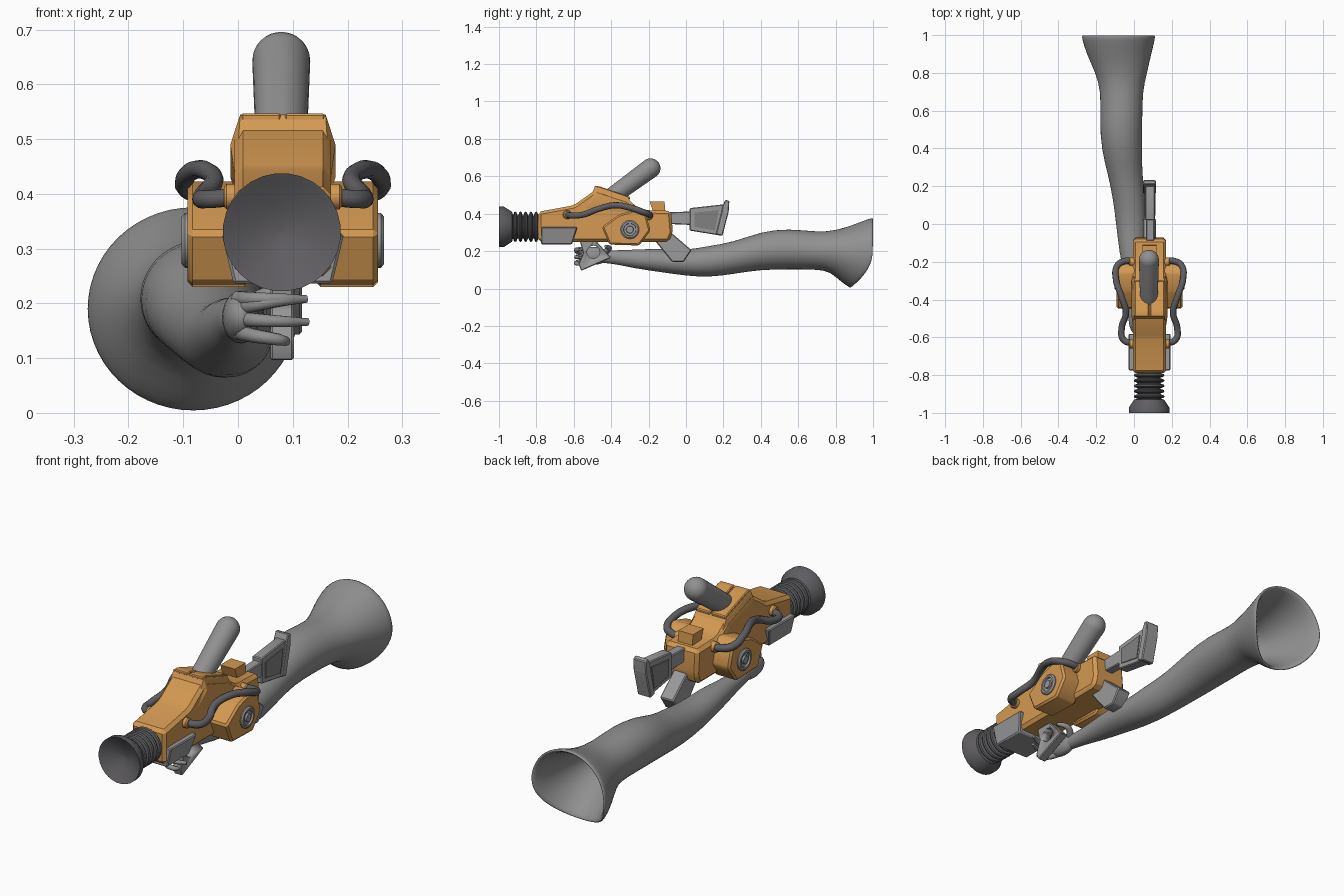
import bpy, bmesh, math
from mathutils import Vector

cube = bpy.data.objects.get("Cube")
if cube:
    bpy.data.objects.remove(cube, do_unlink=True)

CX = 0.082  # centre line of the tool


def material(name, r, g, b):
    m = bpy.data.materials.new(name)
    m.use_nodes = True
    m.diffuse_color = (r, g, b, 1)
    m.node_tree.nodes["Principled BSDF"].inputs["Base Color"].default_value = (r, g, b, 1)
    return m


ORANGE = material("orange paint", 0.66, 0.32, 0.085)
GREY = material("arm grey", 0.28, 0.28, 0.28)
METAL = material("light metal", 0.32, 0.32, 0.33)
PANEL = material("panel grey", 0.22, 0.22, 0.225)
DARK = material("dark rubber", 0.115, 0.11, 0.12)


def activate(obj):
    bpy.ops.object.select_all(action='DESELECT')
    obj.select_set(True)
    bpy.context.view_layer.objects.active = obj


def finish(name, bm, mat, angle=30, bevel=0):
    bmesh.ops.recalc_face_normals(bm, faces=bm.faces)
    if bevel:
        bmesh.ops.bevel(bm, geom=bm.edges[:], offset=bevel, segments=1, affect='EDGES')
    mesh = bpy.data.meshes.new(name)
    bm.to_mesh(mesh)
    bm.free()
    mesh.materials.append(mat)
    obj = bpy.data.objects.new(name, mesh)
    bpy.context.collection.objects.link(obj)
    activate(obj)
    bpy.ops.object.shade_smooth_by_angle(angle=math.radians(angle))
    return obj


def prism(name, profile, x0, x1, mat, bevel=0):
    """Side profile of (y, z) points extruded across x."""
    bm = bmesh.new()
    face = bm.faces.new([bm.verts.new((x0, y, z)) for y, z in profile])
    ext = bmesh.ops.extrude_face_region(bm, geom=[face])
    moved = [v for v in ext["geom"] if isinstance(v, bmesh.types.BMVert)]
    bmesh.ops.translate(bm, verts=moved, vec=(x1 - x0, 0, 0))
    return finish(name, bm, mat, bevel=bevel)


def hull(name, points, mat, bevel=0):
    bm = bmesh.new()
    for p in points:
        bm.verts.new(p)
    bmesh.ops.convex_hull(bm, input=bm.verts[:])
    bmesh.ops.dissolve_limit(bm, angle_limit=0.02, verts=bm.verts[:], edges=bm.edges[:])
    return finish(name, bm, mat, bevel=bevel)


def skin(bm, rings):
    for a, b in zip(rings, rings[1:]):
        for i in range(len(a)):
            j = (i + 1) % len(a)
            bm.faces.new((a[i], a[j], b[j], b[i]))
    for end in (rings[0], rings[-1]):
        bm.faces.new(end)


def lathe(name, profile, origin, axis, mat, sides=24, angle=40):
    """Turned part from (radius, distance) points along an axis."""
    axis = Vector(axis).normalized()
    u = axis.orthogonal().normalized()
    v = axis.cross(u)
    turn = [math.tau * i / sides for i in range(sides)]
    bm = bmesh.new()
    rings = [[bm.verts.new(Vector(origin) + axis * d + r * (u * math.cos(a) + v * math.sin(a)))
              for a in turn] for r, d in profile]
    skin(bm, rings)
    return finish(name, bm, mat, angle)


def tube(name, points, radii, mat):
    """Round tube through points, with one radius per point."""
    curve = bpy.data.curves.new(name, 'CURVE')
    curve.dimensions = '3D'
    curve.bevel_depth = 1
    curve.bevel_resolution = 3
    curve.resolution_u = 6
    curve.use_fill_caps = True
    spline = curve.splines.new('BEZIER')
    spline.bezier_points.add(len(points) - 1)
    for bp, p, r in zip(spline.bezier_points, points, radii):
        bp.co, bp.radius = p, r
        bp.handle_left_type = bp.handle_right_type = 'AUTO'
    curve.materials.append(mat)
    obj = bpy.data.objects.new(name, curve)
    bpy.context.collection.objects.link(obj)
    activate(obj)
    bpy.ops.object.convert(target='MESH')
    bpy.ops.object.shade_smooth_by_angle(angle=math.radians(60))


# Main body and hood
body = [(-.79, .25), (-.79, .41), (-.6, .445), (-.48, .53), (-.31, .475),
        (-.24, .42), (-.08, .415), (-.07, .3), (-.09, .25)]
prism("body", body, CX - .088, CX + .088, ORANGE, bevel=.015)
hood = []
for s in (-1, 1):
    for y, top in ((-.485, .545), (-.31, .485)):
        hood += [(CX + s * .078, y, top), (CX + s * .096, y, top - .055)]
    hood += [(CX + s * .086, -.55, .42), (CX + s * .086, -.25, .4)]
hull("hood", hood, ORANGE)
for s in (-1, 1):
    x = CX + s * .04
    prism("hood_lip", [(-.49, .532), (-.49, .547), (-.465, .547), (-.3, .49), (-.3, .475)],
          x - .037, x + .037, ORANGE, bevel=.004)
prism("rear_sight", [(-.175, .41), (-.195, .465), (-.115, .465), (-.11, .41)],
      CX - .038, CX + .038, ORANGE)

# Rounded handle rising from the hood
cap = [(.053 * math.cos(a), .285 + .053 * math.sin(a))
       for a in [math.pi / 2 * i / 8 for i in range(8)]] + [(.002, .338)]
lathe("top_handle", [(.046, 0)] + cap, (CX - .003, -.42, .475), (0, .81, .59), GREY, 28)

# Bellows and flared muzzle
bellows = []
for i in range(5):
    y = -.925 + i * .028
    bellows += [(.062, y), (.078, y + .006), (.082, y + .012), (.078, y + .018), (.062, y + .024)]
nozzle = [(.002, -.955), (.05, -.965), (.098, -.995), (.108, -1), (.108, -.972), (.08, -.93)]
lathe("muzzle", nozzle + bellows + [(.062, -.78)], (CX - .002, 0, .33), (0, 1, 0), DARK, 28, 35)

# Fore grip wrapped under the barrel
fore = []
for s in (-1, 1):
    fore += [(CX + s * .112, y, .328) for y in (-.775, -.58)]
    fore += [(CX + s * .09, y, .236) for y in (-.775, -.61)]
hull("fore_grip", fore, METAL, bevel=.005)

# Side pods, hubs and cables, one of each per side
pod = [(-.45, .33), (-.41, .235), (-.25, .23), (-.19, .31), (-.215, .4), (-.26, .425), (-.36, .395)]
route = [(.085, -.635, .395), (.14, -.61, .39), (.147, -.55, .395), (.125, -.47, .425),
         (.15, -.38, .445), (.178, -.29, .43), (.17, -.22, .405), (.125, -.195, .395), (.08, -.2, .39)]
for side, s in (("left", 1), ("right", -1)):
    x0, x1 = sorted((CX + s * .06, CX + s * .174))
    prism(side + "_pod", pod, x0, x1, ORANGE, bevel=.009)
    hub = [(.05, 0), (.05, .012), (.043, .018), (.034, .018), (.032, .01),
           (.02, .01), (.018, .018), (.002, .018)]
    lathe(side + "_hub", hub, (CX + s * .167, -.3, .315), (s, 0, 0), METAL)
    tube(side + "_cable", [(CX + s * x, y, z) for x, y, z in route], [.017] * len(route), DARK)
    for y, z in ((-.635, .395), (-.2, .39)):
        lathe(side + "_cable_socket", [(.024, 0), (.024, .028), (.018, .033)],
              (CX + s * .075, y, z), (s, 0, 0), ORANGE, 12)

# Pistol grip with a round opening
grip = prism("pistol_grip", [(-.575, .28), (-.49, .265), (-.4, .165), (-.56, .095), (-.575, .13), (-.55, .19)],
             CX - .023, CX + .02, METAL, bevel=.004)
cutter = lathe("grip_cutter", [(.034, 0), (.034, .2)], (CX - .1, -.495, .195), (1, 0, 0), METAL)
cutter.hide_render = True
mod = grip.modifiers.new("opening", 'BOOLEAN')
mod.operation, mod.object, mod.solver = 'DIFFERENCE', cutter, 'EXACT'
activate(grip)
bpy.ops.object.modifier_apply(modifier=mod.name)
bpy.data.objects.remove(cutter, do_unlink=True)

# Rear grip, stock and butt plate
prism("rear_grip", [(-.17, .26), (-.08, .3), (.03, .205), (-.012, .143), (-.075, .143)],
      CX - .035, CX + .035, METAL, bevel=.005)
prism("stock_tube", [(-.09, .345), (-.09, .408), (.03, .412), (.03, .34)], CX - .018, CX + .026, METAL, .004)
prism("stock", [(.02, .31), (.02, .43), (.2, .45), (.225, .42), (.185, .283)],
      CX - .022, CX + .028, METAL, bevel=.004)
prism("butt_plate", [(.195, .44), (.21, .475), (.232, .468), (.228, .41), (.195, .282), (.16, .29), (.19, .41)],
      CX - .034, CX + .034, METAL, bevel=.004)
for x in (CX - .026, CX + .026):
    prism("stock_panel", [(.045, .33), (.045, .405), (.175, .42), (.155, .31)], x, x + .006, PANEL)

# Open sleeve-like arm: y, centre x, centre z, half width, half height, lean of the rim
arm_rings = [
    (-.5, .01, .172, .018, .02, 0), (-.45, .0, .17, .03, .034, 0), (-.38, -.005, .168, .034, .036, 0),
    (-.28, -.007, .158, .045, .05, 0), (-.15, -.01, .152, .068, .062, 0),
    (0, -.015, .135, .08, .068, 0), (.13, -.025, .145, .086, .085, 0),
    (.25, -.045, .162, .09, .085, 0), (.4, -.067, .203, .108, .102, 0),
    (.55, -.068, .212, .113, .11, 0), (.7, -.065, .202, .11, .1, 0),
    (.8, -.067, .2, .137, .11, .03), (.9, -.08, .188, .172, .155, .07),
    (.985, -.082, .19, .196, .188, .11), (1.002, -.082, .19, .194, .188, .12),
    (.998, -.082, .19, .178, .172, .12), (.9, -.08, .19, .15, .138, .07),
    (.75, -.067, .2, .11, .09, 0), (.6, -.068, .21, .06, .06, 0)]
bm = bmesh.new()
turn = [math.tau * i / 28 for i in range(28)]
skin(bm, [[bm.verts.new((cx + rx * math.cos(a), y - lean * max(0, -math.sin(a)) ** 2,
                         cz + rz * math.sin(a))) for a in turn]
          for y, cx, cz, rx, rz, lean in arm_rings])
arm = finish("arm", bm, GREY, 180)
arm.modifiers.new("smooth", 'SUBSURF').levels = 1
arm.modifiers["smooth"].render_levels = 1

# Hand: palm, four fingers around the grip, thumb behind it
bm = bmesh.new()
bmesh.ops.create_uvsphere(bm, u_segments=20, v_segments=12, radius=1)
bmesh.ops.scale(bm, vec=(.034, .085, .048), verts=bm.verts)
bmesh.ops.translate(bm, vec=(.005, -.495, .175), verts=bm.verts)
finish("palm", bm, GREY, 180)
for name, z, dz, reach in (("index", .208, .0, .125), ("middle", .19, .018, .125),
                           ("ring", .172, -.006, .128), ("little", .148, -.018, .092)):
    path = [(0, -.53, z), (.03, -.578, z + dz * .4), (.075, -.585, z + dz * .8), (reach, -.565, z + dz)]
    tube(name + "_finger", path, [.015, .013, .011, .007], GREY)
tube("thumb", [(.01, -.44, .19), (.05, -.41, .215), (.1, -.43, .225)], [.018, .014, .008], GREY)
